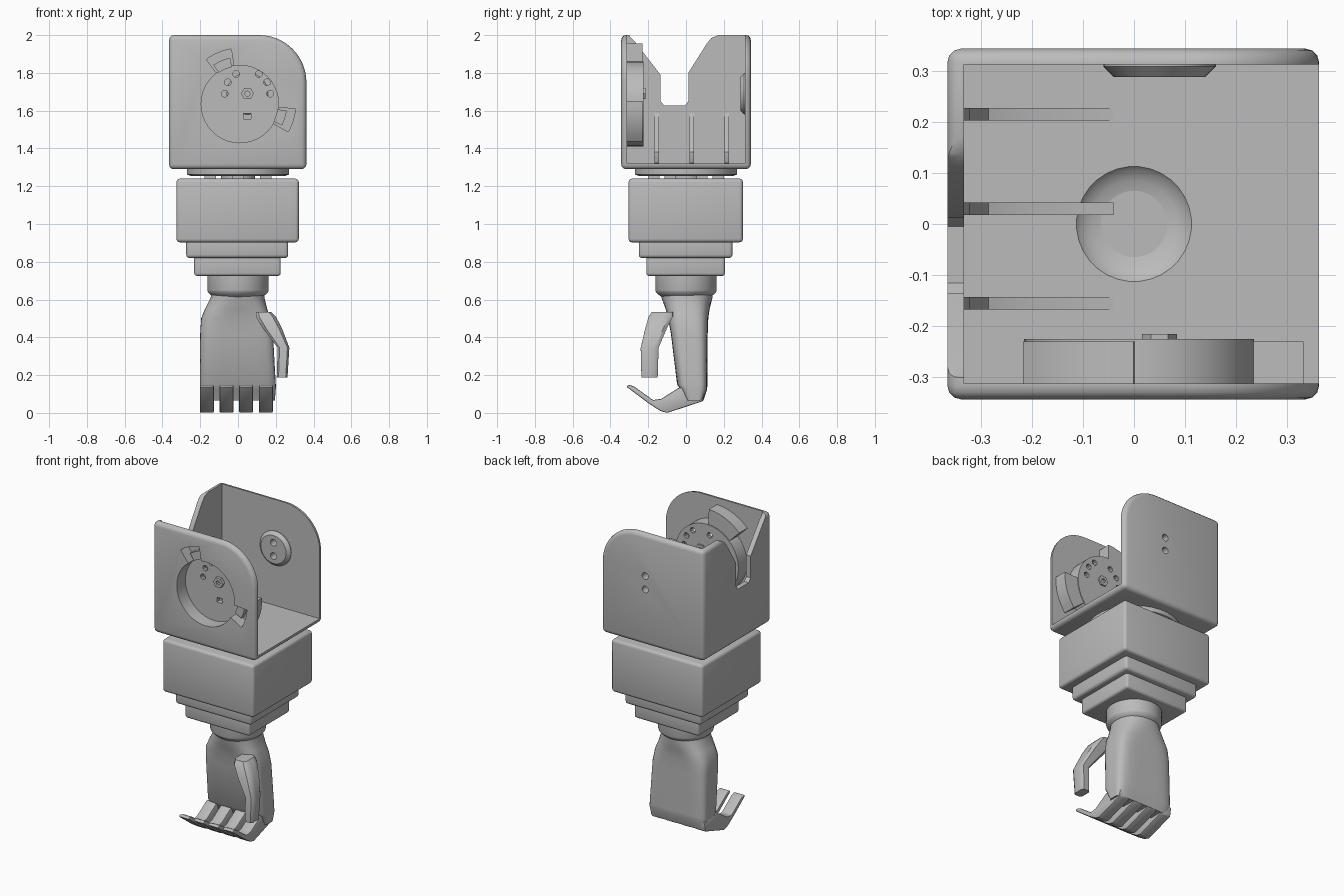
import bpy, bmesh
from math import sin, cos, radians, pi

if "Cube" in bpy.data.objects:
    bpy.data.objects.remove(bpy.data.objects["Cube"], do_unlink=True)

grey = bpy.data.materials.new("matte grey")
grey.use_nodes = True
grey.diffuse_color = (0.5, 0.5, 0.5, 1)
grey.node_tree.nodes["Principled BSDF"].inputs["Base Color"].default_value = (0.5, 0.5, 0.5, 1)
parts = []


def finish(name, bm, bevel=0, segments=3, keep=True):
    """Turn a bmesh into an object, rounding its sharp edges."""
    bmesh.ops.recalc_face_normals(bm, faces=bm.faces[:])
    if bevel:
        edges = [e for e in bm.edges if e.calc_face_angle(0) > 0.5]
        bmesh.ops.bevel(bm, geom=edges, offset=bevel, segments=segments,
                        profile=0.5, affect='EDGES', clamp_overlap=False)
    mesh = bpy.data.meshes.new(name)
    bm.to_mesh(mesh)
    bm.free()
    obj = bpy.data.objects.new(name, mesh)
    bpy.context.collection.objects.link(obj)
    if keep:
        parts.append(obj)
    return obj


def prism(name, pts, axis, a, b, bevel=0, segments=3, keep=True):
    """Extrude a 2D outline along an axis from a to b."""
    place = {'x': lambda p, t: (t, p[0], p[1]),
             'y': lambda p, t: (p[0], t, p[1]),
             'z': lambda p, t: (p[0], p[1], t)}[axis]
    bm = bmesh.new()
    low = [bm.verts.new(place(p, a)) for p in pts]
    high = [bm.verts.new(place(p, b)) for p in pts]
    bridge(bm, [low, high])
    return finish(name, bm, bevel, segments, keep)


def bridge(bm, rings):
    n = len(rings[0])
    for r, s in zip(rings, rings[1:]):
        for i in range(n):
            j = (i + 1) % n
            bm.faces.new((r[i], r[j], s[j], s[i]))
    bm.faces.new(rings[0])
    bm.faces.new(rings[-1])


def loft(name, sections, count=32, bevel=0, keep=True):
    """Join superellipse sections: x0, x1, y0, y1, z, squareness."""
    bm = bmesh.new()
    rings = []
    for x0, x1, y0, y1, z, power in sections:
        ring = []
        for i in range(count):
            t = 2 * pi * (i + 0.5) / count
            c, s = cos(t), sin(t)
            k = (abs(c) ** power + abs(s) ** power) ** (-1 / power)
            ring.append(bm.verts.new(((x0 + x1) / 2 + (x1 - x0) / 2 * c * k,
                                      (y0 + y1) / 2 + (y1 - y0) / 2 * s * k, z)))
        rings.append(ring)
    bridge(bm, rings)
    return finish(name, bm, bevel, 2, keep)


def turned(name, profile, keep=True):
    return loft(name, [(-r, r, -r, r, z, 2) for r, z in profile], keep=keep)


def rect(x0, x1, y0, y1):
    return [(x0, y0), (x1, y0), (x1, y1), (x0, y1)]


def arc(cx, cz, r, a0, a1, n):
    return [(cx + r * cos(radians(a0 + (a1 - a0) * i / n)),
             cz + r * sin(radians(a0 + (a1 - a0) * i / n))) for i in range(n + 1)]


def circle(cx, cz, r, n=40):
    return arc(cx, cz, r, 0, 360, n)[:-1]


def sector(r0, r1, a0, a1):
    return arc(*SOCKET, r1, a0, a1, 6) + arc(*SOCKET, r0, a1, a0, 6)


def combine(obj, others, operation='DIFFERENCE'):
    """Apply booleans and keep only the result."""
    for other in others:
        other.hide_render = True
        mod = obj.modifiers.new("shape", 'BOOLEAN')
        mod.operation, mod.solver, mod.object = operation, 'EXACT', other
        dg = bpy.context.evaluated_depsgraph_get()
        mesh = bpy.data.meshes.new_from_object(obj.evaluated_get(dg))
        obj.modifiers.clear()
        obj.data = mesh


SOCKET = (0.01, 1.635)
PIVOT = (0.05, 1.69)
cutters = []


def cutter(obj):
    cutters.append(obj)
    return obj


# Elbow bracket: rounded block hollowed from above and from one side
outline = [(-0.365, 1.29), (0.362, 1.29)] + arc(0.112, 1.75, 0.25, 0, 90, 16) + [(-0.365, 2.0)]
bracket = prism("elbow_bracket", outline, 'y', -0.343, 0.343, 0.026)
cavity = cutter(prism("cavity_cutter", rect(-0.333, 1, 1.32, 3), 'z', 0, 1, keep=False))
for v in cavity.data.vertices:
    x, y, z = v.co
    v.co = (x, -0.312 + 0.624 * z, y)
bm = bmesh.new()
bm.from_mesh(cavity.data)
bmesh.ops.recalc_face_normals(bm, faces=bm.faces[:])
bm.to_mesh(cavity.data)
bm.free()
notch = cutter(prism("notch_cutter", [
    (-0.33, 2.05), (-0.295, 1.99), (-0.27, 1.965), (-0.135, 1.79), (-0.135, 1.65), (-0.115, 1.627),
    (-0.005, 1.627), (0.012, 1.65), (0.012, 1.8), (0.11, 1.955), (0.135, 1.985), (0.17, 2.0),
    (0.17, 2.05)], 'x', -0.5, -0.3, keep=False))
floor_hole = cutter(turned("floor_hole_cutter", [
    (0.065, 1.2), (0.065, 1.296), (0.085, 1.301), (0.105, 1.311), (0.117, 1.325), (0.117, 1.35)],
    keep=False))

# Round socket with two latch pockets in the front plate
housing = prism("joint_housing", circle(*SOCKET, 0.225), 'y', -0.325, -0.225)
ears = [prism("latch_housing", sector(0.12, 0.322, a, b), 'y', -0.325, -0.23, keep=False)
        for a, b in ((92, 135), (-38, 3))]
combine(housing, ears, 'UNION')
socket = cutter(prism("socket_cutter", circle(*SOCKET, 0.205), 'y', -0.5, -0.255, keep=False))
pockets = [cutter(prism("pocket_cutter", sector(0.15, 0.295, a, b), 'y', -0.5, -0.27, keep=False))
           for a, b in ((99, 127), (-30, -5))]
combine(bracket, [cavity, notch, floor_hole, socket] + pockets)
bolt_holes = [cutter(prism("bolt_cutter", circle(*p, 0.018, 10), 'y', -0.4, -0.1, keep=False))
              for p in arc(*PIVOT, 0.12, 0, 180, 6)[:3] + arc(*PIVOT, 0.12, 120, 180, 2)]
bolt_holes.append(cutter(prism("key_cutter", rect(0.028, 0.07, 1.555, 1.585), 'y', -0.4, -0.1,
                               keep=False)))
combine(housing, [socket] + pockets + bolt_holes)
for i, (a, b) in enumerate(((99, 127), (-30, -5))):
    prism("latch_step", sector(0.2, 0.25, a + 3, b - 3), 'y', -0.3, -0.25)
nut = prism("pivot_nut", circle(*PIVOT, 0.034, 6), 'y', -0.275, -0.215)
combine(nut, [cutter(prism("nut_cutter", circle(*PIVOT, 0.014, 8), 'y', -0.4, -0.1, keep=False))])

# Pivot boss on the back plate with two screw holes
boss = prism("pivot_boss", circle(*PIVOT, 0.11), 'y', 0.288, 0.333, 0.02, 1)
screws = [cutter(prism("screw_cutter", circle(PIVOT[0], PIVOT[1] + d, 0.022, 12), 'y', 0.2, 0.5,
                       keep=False)) for d in (-0.043, 0.043)]
combine(bracket, screws)
combine(boss, screws)

# Curved gussets between the side wall and the floor
for y in (-0.155, 0.03, 0.215):
    prism("gusset", [(-0.345, 1.31), (-0.04, 1.31), (-0.04, 1.322), (-0.2, 1.34), (-0.285, 1.38),
                     (-0.312, 1.46), (-0.322, 1.56), (-0.345, 1.62)], 'y', y - 0.012, y + 0.012)

# Swivel between bracket and forearm
turned("swivel_plate", [(0.25, 1.255), (0.272, 1.262), (0.272, 1.295)])
turned("swivel_core", [(0.09, 1.2), (0.09, 1.26)])
for i in range(6):
    a = radians(30 + 60 * i)
    x, y = 0.17 * cos(a), 0.17 * sin(a)
    prism("swivel_post", rect(x - 0.03, x + 0.03, y - 0.03, y + 0.03), 'z', 1.2, 1.26)

# Stepped square forearm
prism("forearm_block", rect(-0.326, 0.322, -0.304, 0.301), 'z', 0.903, 1.24, 0.018)
prism("forearm_middle_step", rect(-0.274, 0.266, -0.25, 0.246), 'z', 0.82, 0.95, 0.018)
prism("forearm_lower_step", rect(-0.232, 0.226, -0.21, 0.206), 'z', 0.725, 0.86, 0.015)

# Wrist collar
turned("wrist_collar", [(0.125, 0.61), (0.145, 0.625), (0.16, 0.64), (0.163, 0.65), (0.163, 0.75)])

# Palm swept from a round wrist to a flat hand
loft("palm", [
    (-0.14, 0.14, -0.135, 0.14, 0.65, 2), (-0.145, 0.14, -0.13, 0.14, 0.61, 2.2),
    (-0.175, 0.155, -0.108, 0.125, 0.55, 3), (-0.195, 0.172, -0.095, 0.118, 0.5, 4),
    (-0.2, 0.185, -0.08, 0.115, 0.42, 5), (-0.202, 0.2, -0.047, 0.113, 0.15, 6),
    (-0.2, 0.2, -0.03, 0.112, 0.125, 6), (-0.195, 0.195, 0.0, 0.092, 0.066, 6)], count=48)

# Four curled fingers
for x in (-0.165, -0.061, 0.043, 0.147):
    prism("finger", [(0.1, 0.12), (0.09, 0.062), (-0.1, 0.0), (-0.135, 0.01), (-0.19, 0.045),
                     (-0.315, 0.138), (-0.305, 0.15), (-0.275, 0.14), (-0.175, 0.068),
                     (-0.13, 0.075), (-0.035, 0.135)], 'x', x - 0.037, x + 0.037, 0.007, 2)

# Thumb
loft("thumb", [
    (0.205, 0.262, -0.236, -0.15, 0.187, 9), (0.21, 0.272, -0.24, -0.145, 0.345, 9),
    (0.13, 0.232, -0.215, -0.1, 0.45, 9), (0.095, 0.2, -0.198, -0.07, 0.51, 9),
    (0.095, 0.175, -0.18, -0.07, 0.535, 9)], count=16)

# Remove cutters, then colour and shade everything
for obj in set(cutters + ears):
    bpy.data.objects.remove(obj, do_unlink=True)
bpy.ops.object.select_all(action='DESELECT')
for obj in parts:
    obj.data.materials.clear()
    obj.data.materials.append(grey)
    for face in obj.data.polygons:
        face.material_index = 0
    obj.select_set(True)
bpy.context.view_layer.objects.active = parts[0]
bpy.ops.object.shade_smooth_by_angle(angle=radians(35))
